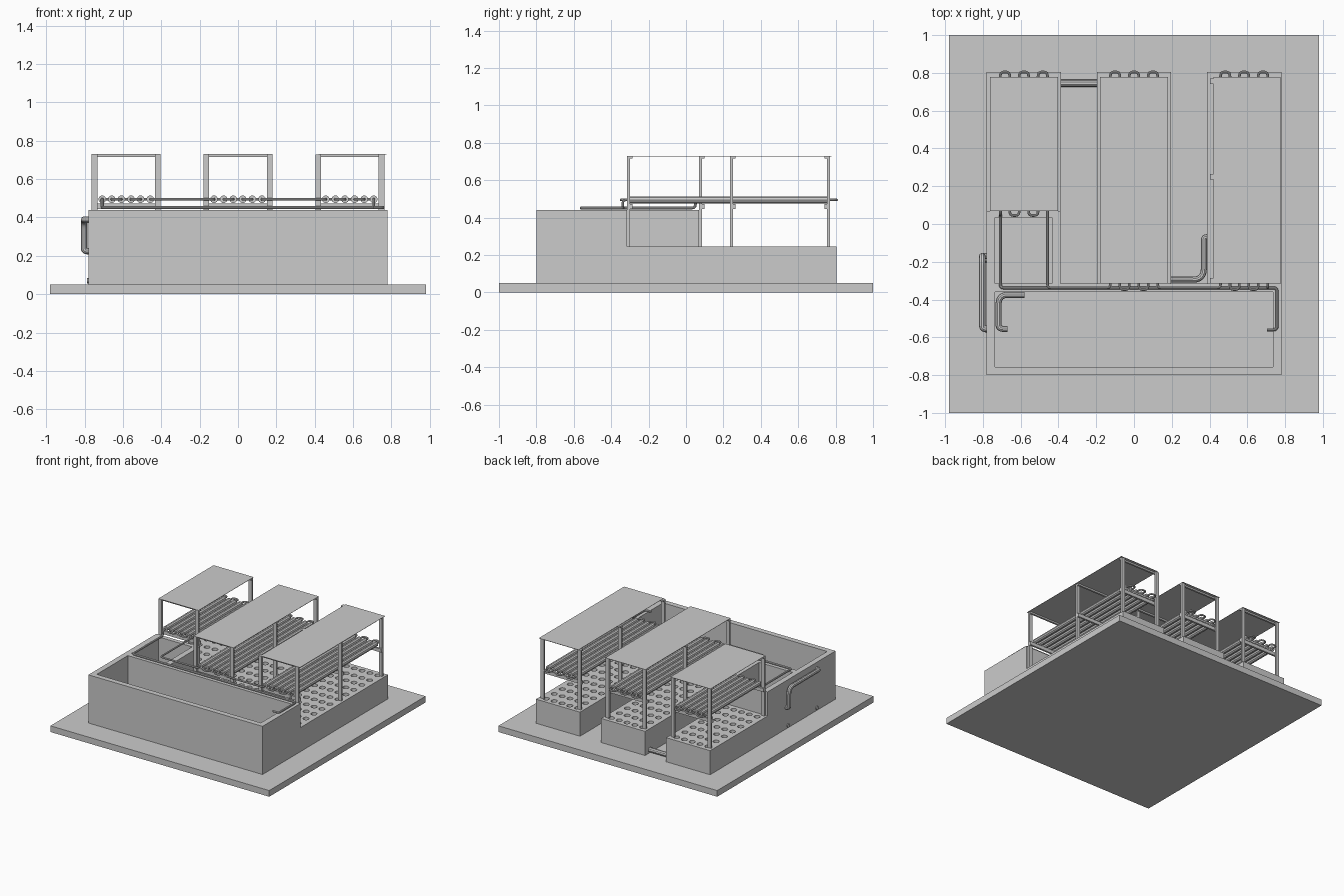
import bpy, bmesh
from mathutils import Vector

cube = bpy.data.objects.get("Cube")
if cube:
    bpy.data.objects.remove(cube, do_unlink=True)

grey = bpy.data.materials.new("light_grey")
grey.use_nodes = True
grey.diffuse_color = (0.6, 0.6, 0.6, 1)
grey.node_tree.nodes["Principled BSDF"].inputs["Base Color"].default_value = (0.6, 0.6, 0.6, 1)


def add_object(name, data):
    ob = bpy.data.objects.new(name, data)
    bpy.context.collection.objects.link(ob)
    if not data.materials:
        data.materials.append(grey)
    return ob


def from_bmesh(name, bm):
    bmesh.ops.recalc_face_normals(bm, faces=bm.faces[:])
    mesh = bpy.data.meshes.new(name)
    bm.to_mesh(mesh)
    bm.free()
    return add_object(name, mesh)


def prism(bm, outline, z0, z1):
    """Upright solid from a flat outline."""
    face = bm.faces.new([bm.verts.new((x, y, z0)) for x, y in outline])
    top = bmesh.ops.extrude_face_region(bm, geom=[face])["geom"]
    verts = [v for v in top if isinstance(v, bmesh.types.BMVert)]
    bmesh.ops.translate(bm, verts=verts, vec=(0, 0, z1 - z0))


def block(bm, x0, x1, y0, y1, z0, z1):
    prism(bm, [(x0, y0), (x1, y0), (x1, y1), (x0, y1)], z0, z1)


def box(name, *bounds):
    bm = bmesh.new()
    block(bm, *bounds)
    return from_bmesh(name, bm)


def cut(body, cutter):
    """Subtract the cutter and bake the result."""
    cutter.hide_render = True
    mod = body.modifiers.new("cut", "BOOLEAN")
    mod.operation, mod.solver, mod.object = "DIFFERENCE", "EXACT", cutter
    deps = bpy.context.evaluated_depsgraph_get()
    body.data = bpy.data.meshes.new_from_object(body.evaluated_get(deps))
    body.modifiers.clear()
    bpy.data.objects.remove(cutter, do_unlink=True)


def pipe(name, points, radius, bend=0.02):
    """Round pipe along a path with rounded corners."""
    pts = [Vector(p) for p in points]
    path = [pts[0]]
    for a, b, c in zip(pts, pts[1:], pts[2:]):
        size = min(bend, (a - b).length / 2, (c - b).length / 2)
        start, end = b + (a - b).normalized() * size, b + (c - b).normalized() * size
        for i in range(7):
            t = i / 6
            path.append(start * (1 - t) ** 2 + b * 2 * t * (1 - t) + end * t ** 2)
    path.append(pts[-1])
    clean = [path[0]] + [q for p, q in zip(path, path[1:]) if (q - p).length > 1e-5]
    curve = bpy.data.curves.new(name, "CURVE")
    curve.dimensions = "3D"
    curve.bevel_depth, curve.bevel_resolution, curve.use_fill_caps = radius, 3, True
    spline = curve.splines.new("POLY")
    spline.points.add(len(clean) - 1)
    for point, co in zip(spline.points, clean):
        point.co = (*co, 1)
    temp = add_object(name + "_path", curve)
    deps = bpy.context.evaluated_depsgraph_get()
    mesh = bpy.data.meshes.new_from_object(temp.evaluated_get(deps))
    bpy.data.objects.remove(temp, do_unlink=True)
    ob = add_object(name, mesh)
    bpy.ops.object.select_all(action="DESELECT")
    ob.select_set(True)
    bpy.context.view_layer.objects.active = ob
    bpy.ops.object.shade_smooth_by_angle()
    return ob


GROUND, BED_TOP, TANK_TOP, ROOF = 0.05, 0.245, 0.44, 0.73
TANK_BACK, BASIN_BACK, BED_BACK = -0.315, 0.07, 0.805
FLOW, RETURN = 0.495, 0.452
CENTRES = {"right": -0.583, "middle": 0.0, "left": 0.583}

# Ground slab
box("ground_slab", -0.98, 0.98, -1, 1, 0, GROUND)

# L-shaped water tank with a smaller basin behind it
bm = bmesh.new()
prism(bm, [(-0.78, -0.8), (0.78, -0.8), (0.78, TANK_BACK), (-0.39, TANK_BACK),
           (-0.39, BASIN_BACK), (-0.78, BASIN_BACK)], GROUND, TANK_TOP)
tank = from_bmesh("water_tank", bm)
bm = bmesh.new()
block(bm, -0.735, 0.735, -0.757, -0.36, 0.08, 0.6)
block(bm, -0.735, -0.435, TANK_BACK, 0.035, 0.08, 0.6)
cut(tank, from_bmesh("tank_cutter", bm))

for side, cx in CENTRES.items():
    short = side == "right"
    front = BASIN_BACK if short else TANK_BACK

    # Growing bed with rows of planting holes
    bed = box(side + "_bed", cx - 0.197, cx + 0.197, front, BED_BACK, GROUND, BED_TOP)
    bm = bmesh.new()
    rows = 7 if short else 11
    for row in range(rows):
        y = front + (row + 0.5) * (BED_BACK - front) / rows
        for col in range(-2, 3):
            hole = bmesh.ops.create_cone(bm, cap_ends=True, segments=16, radius1=0.023,
                                         radius2=0.023, depth=0.2)
            bmesh.ops.translate(bm, verts=hole["verts"], vec=(cx + col * 0.07, y, BED_TOP))
    cut(bed, from_bmesh("hole_cutter", bm))

    # Frame: posts, roof bars and pipe bars (last row is turned round)
    bm = bmesh.new()
    stations = [(0.07, 1), (0.755, -1)] if short else [(-0.315, 1), (0.235, 1), (0.755, -1)]
    for y, way in stations:
        for s in (-1, 1):
            px = cx + s * 0.165
            block(bm, px - 0.015, px + 0.015, y, y + 0.015, BED_TOP, ROOF - 0.002)
        y0 = y + 0.015 if way > 0 else y - 0.015
        for z0, z1 in ((ROOF - 0.015, ROOF - 0.002), (0.445, 0.473)):
            block(bm, cx - 0.18, cx + 0.18, y0, y0 + 0.015, z0, z1)
    from_bmesh(side + "_frame", bm)

    # Thin roof sheet
    shift = 0.017 if side == "left" else 0
    box(side + "_roof", cx - 0.18 + shift, cx + 0.18 + shift * 0.7, front, 0.777, ROOF - 0.002, ROOF)

    # Six growing pipes joined by U-bends at alternate ends
    xs = [cx - 0.125 + 0.05 * i for i in range(6)]
    pipe_front = front + 0.012
    for x in xs:
        pipe(side + "_grow_pipe", [(x, pipe_front, FLOW), (x, 0.755, FLOW)], 0.02)
    for i in range(5):
        y0, y1 = (0.75, 0.805) if i % 2 == 0 else (pipe_front + 0.01, front - 0.032 + 0.055 * short)
        if i % 2 and short:
            y1 = 0.045
        pipe(side + "_u_bend", [(xs[i], y0, FLOW), (xs[i], y1, FLOW),
                                (xs[i + 1], y1, FLOW), (xs[i + 1], y0, FLOW)], 0.007, 0.022)

# Thin links between the pipe racks
HEAD = -0.338
pipe("right_to_middle_link", [(-0.458, 0.09, FLOW), (-0.458, HEAD, FLOW),
                              (-0.125, HEAD, FLOW), (-0.125, -0.3, FLOW)], 0.007)
pipe("middle_to_left_link", [(0.125, -0.3, FLOW), (0.125, HEAD, FLOW),
                             (0.458, HEAD, FLOW), (0.458, -0.3, FLOW)], 0.007)

# Low return pipe running along the tank edge and over the water
pipe("return_pipe", [(-0.708, 0.09, FLOW), (-0.708, 0.05, FLOW), (-0.708, 0.05, RETURN),
                     (-0.708, HEAD, RETURN), (0.757, HEAD, RETURN),
                     (0.757, -0.56, RETURN), (0.705, -0.56, RETURN)], 0.008)
pipe("return_drop", [(0.708, -0.3, FLOW), (0.708, HEAD, FLOW), (0.708, HEAD, RETURN)], 0.007)

# Thick feed pipe on the outer tank wall
pipe("outer_feed_pipe", [(-0.77, -0.555, 0.388), (-0.803, -0.555, 0.388),
                         (-0.803, -0.17, 0.388), (-0.803, -0.17, 0.225),
                         (-0.77, -0.17, 0.225)], 0.017, 0.05)

# Pipe inside the tank
pipe("inner_tank_pipe", [(-0.67, -0.555, 0.12), (-0.717, -0.555, 0.12),
                         (-0.717, -0.375, 0.12), (-0.58, -0.375, 0.12)], 0.016, 0.05)

# Pipes between neighbouring beds
pipe("bed_link_pipe", [(-0.4, 0.745, 0.075), (-0.19, 0.745, 0.075)], 0.019)
pipe("bed_bend_pipe", [(0.19, -0.295, 0.1), (0.37, -0.295, 0.1),
                       (0.37, -0.07, 0.1), (0.4, -0.07, 0.1)], 0.016, 0.06)

# Small drain stubs low on the tank wall
for y in (-0.19, -0.56):
    pipe("drain_stub", [(-0.77, y, 0.07), (-0.787, y, 0.07)], 0.015)
